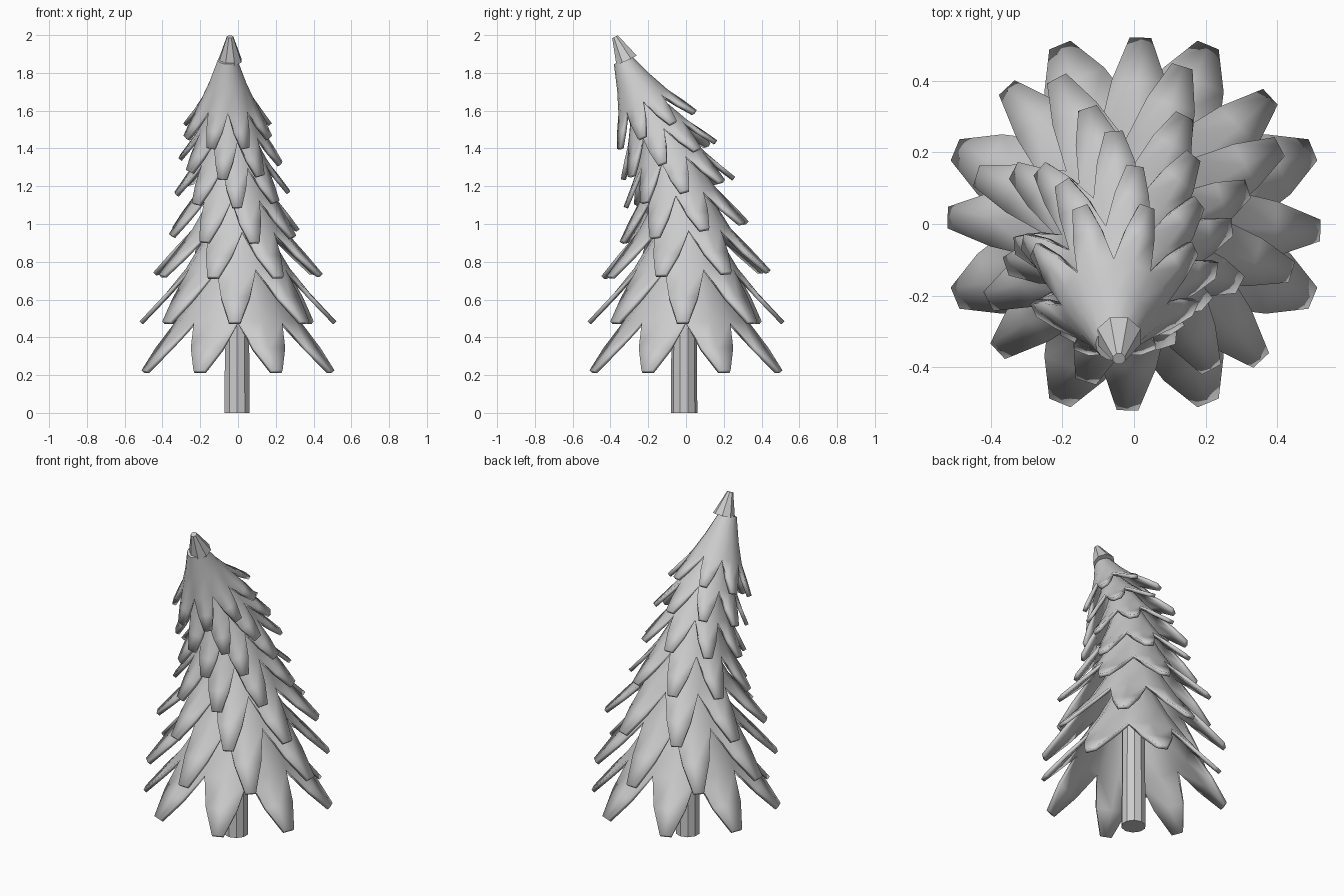
import bpy, bmesh
from math import radians, sin, cos, pi
from mathutils import Matrix, Vector

if "Cube" in bpy.data.objects:
    bpy.data.objects.remove(bpy.data.objects["Cube"])

SPIKES = 8


def make_object(name, bm, matrix, thickness=0.0):
    bmesh.ops.recalc_face_normals(bm, faces=bm.faces)
    mesh = bpy.data.meshes.new(name)
    bm.to_mesh(mesh)
    bm.free()
    ob = bpy.data.objects.new(name, mesh)
    bpy.context.collection.objects.link(ob)
    ob.matrix_world = matrix
    if thickness:
        mod = ob.modifiers.new("thickness", 'SOLIDIFY')
        mod.thickness = thickness
        mod.offset = -1
    bpy.ops.object.select_all(action='DESELECT')
    ob.select_set(True)
    bpy.context.view_layer.objects.active = ob
    bpy.ops.object.shade_smooth_by_angle(angle=radians(30))
    return ob


def branch_tier(name, centre, tilt, turn, tip_r, notch_r, notch_h, top_r, top_h, half_w):
    """Conical skirt whose lower rim is cut into flat hanging spikes; z = 0 at the tips."""
    bm = bmesh.new()
    n = SPIKES * 2

    def ring(r, z):
        return [bm.verts.new((r * cos(pi * i / SPIKES), r * sin(pi * i / SPIKES), z))
                for i in range(n)]

    mid_h = notch_h + (top_h - notch_h) * 0.45
    mid_r = notch_r + (top_r - notch_r) * 0.5
    rings = [ring(notch_r, notch_h), ring(mid_r, mid_h), ring(top_r, top_h)]
    for a, b in zip(rings, rings[1:]):
        for i in range(n):
            j = (i + 1) % n
            bm.faces.new((a[i], a[j], b[j], b[i]))
    bm.faces.new(rings[-1])

    # spikes: even ring points are spike centres, odd ones are notches
    chord = notch_r * sin(pi / SPIKES)
    for k in range(SPIKES):
        ang = 2 * pi * k / SPIKES
        out, side = Vector((cos(ang), sin(ang), 0)), Vector((-sin(ang), cos(ang), 0))
        prev = [rings[0][(2 * k + d) % n] for d in (-1, 0, 1)]
        rows = [((notch_r + tip_r) / 2, notch_h * 0.46, half_w + (chord - half_w) * 0.62),
                (tip_r, 0.0, half_w)]
        for r, z, w in rows:
            row = [bm.verts.new(out * r + side * (w * d) + Vector((0, 0, z)))
                   for d in (-1, 0, 1)]
            for i in (0, 1):
                bm.faces.new((row[i], row[i + 1], prev[i + 1], prev[i]))
            prev = row
    m = (Matrix.Translation(centre) @ Matrix.Rotation(radians(tilt), 4, 'X')
         @ Matrix.Rotation(radians(turn), 4, 'Z'))
    return make_object(name, bm, m, 0.022)


# trunk
bm = bmesh.new()
bmesh.ops.create_cone(bm, cap_ends=True, segments=10, radius1=0.07, radius2=0.065, depth=0.75)
make_object("trunk", bm, Matrix.Translation((-0.005, -0.01, 0.375)))

# branch tiers: centre, tilt, turn, tip radius, notch radius, notch height, top radius, top height, half tip width
tiers = [
    ((0, 0, 0.225), 0, 22.5, 0.54, 0.33, 0.26, 0.10, 0.66, 0.032),
    ((0, 0, 0.485), 0, -2, 0.52, 0.275, 0.28, 0.09, 0.62, 0.030),
    ((0, 0, 0.74), 2, 28, 0.46, 0.245, 0.23, 0.08, 0.55, 0.030),
    ((-0.02, -0.01, 0.96), 9, 18, 0.355, 0.205, 0.20, 0.07, 0.50, 0.027),
    ((-0.03, -0.035, 0.17 + 1.0), 15, 5, 0.305, 0.18, 0.18, 0.06, 0.44, 0.025),
    ((-0.04, -0.09, 1.34), 22, 36, 0.275, 0.165, 0.17, 0.055, 0.40, 0.024),
    ((-0.055, -0.155, 1.50), 26, 23, 0.245, 0.145, 0.165, 0.052, 0.41, 0.022),
]
for i, t in enumerate(tiers):
    branch_tier(f"branch_tier_{i + 1}", *t)

# pointed cap at the bent top
bm = bmesh.new()
bmesh.ops.create_cone(bm, cap_ends=True, segments=8, radius1=0.065, radius2=0.018, depth=0.14)
make_object("top_cap", bm, Matrix.Translation((-0.042, -0.345, 1.928))
            @ Matrix.Rotation(radians(26), 4, 'X') @ Matrix.Rotation(radians(22.5), 4, 'Z'))
